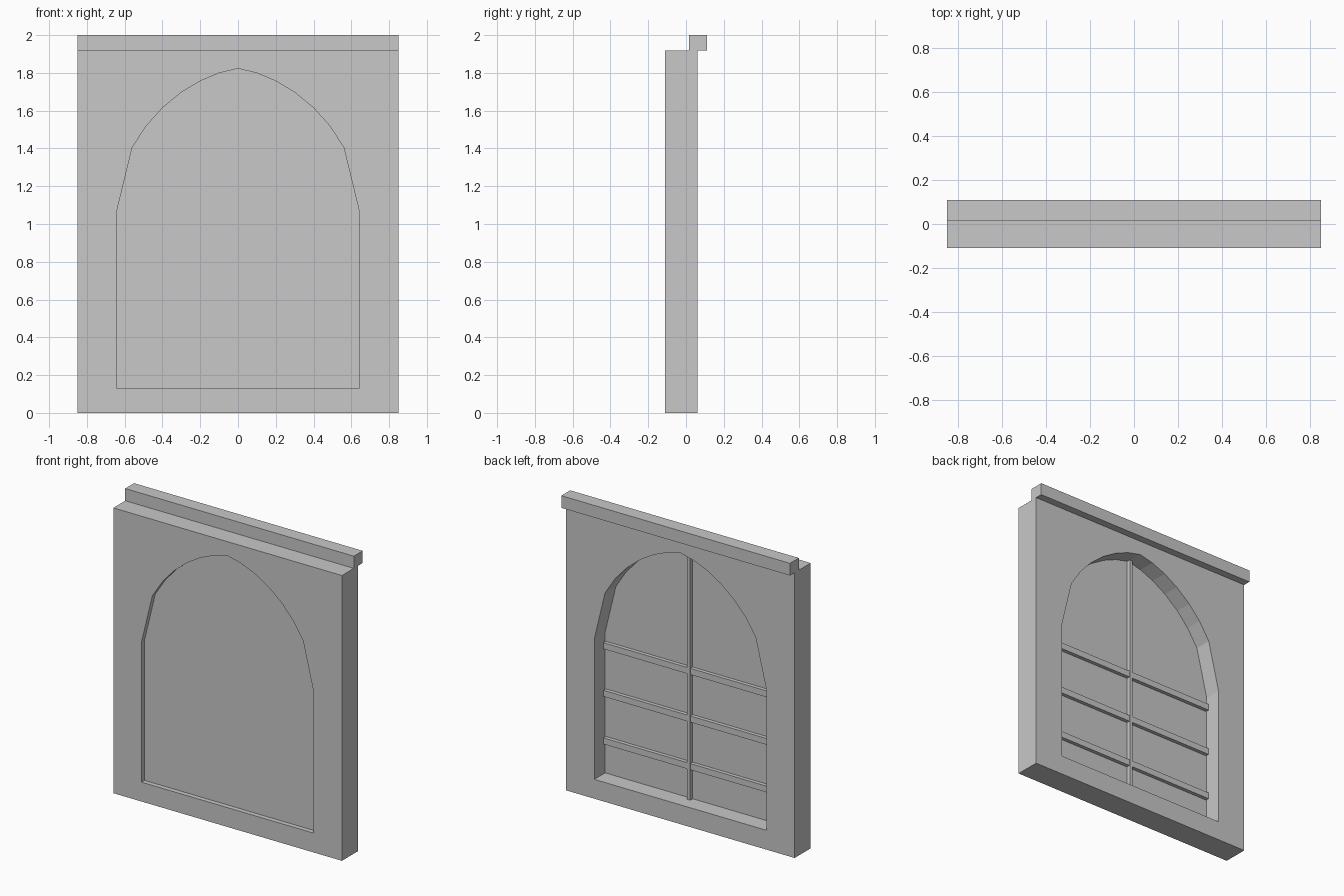
import bpy, bmesh
from mathutils import Vector

if "Cube" in bpy.data.objects:
    bpy.data.objects.remove(bpy.data.objects["Cube"])

grey = bpy.data.materials.new("stone_grey")
grey.diffuse_color = (0.58, 0.58, 0.58, 1)
grey.use_nodes = True
grey.node_tree.nodes["Principled BSDF"].inputs["Base Color"].default_value = grey.diffuse_color


def finish(name, bm):
    bmesh.ops.recalc_face_normals(bm, faces=bm.faces)
    mesh = bpy.data.meshes.new(name)
    bm.to_mesh(mesh)
    bm.free()
    mesh.materials.append(grey)
    obj = bpy.data.objects.new(name, mesh)
    bpy.context.collection.objects.link(obj)
    return obj


def box(name, lo, hi):
    bm = bmesh.new()
    bmesh.ops.create_cube(bm, size=1)
    for v in bm.verts:
        v.co = Vector([(lo[i] + hi[i]) / 2 + v.co[i] * (hi[i] - lo[i]) for i in range(3)])
    return finish(name, bm)


def plate(name, loops, y0, y1):
    """Fill x-z outlines (inner loops become holes) and extrude along y."""
    bm = bmesh.new()
    edges = []
    for loop in loops:
        vs = [bm.verts.new((x, y0, z)) for x, z in loop]
        edges += [bm.edges.new((vs[i - 1], vs[i])) for i in range(len(vs))]
    bmesh.ops.triangle_fill(bm, edges=edges, use_beauty=True, normal=(0, -1, 0))
    ext = bmesh.ops.extrude_face_region(bm, geom=bm.faces[:], use_keep_orig=True)
    for v in ext["geom"]:
        if isinstance(v, bmesh.types.BMVert):
            v.co.y = y1
    bmesh.ops.dissolve_limit(bm, angle_limit=0.01, verts=bm.verts, edges=bm.edges)
    bmesh.ops.triangulate(bm, faces=[f for f in bm.faces if len(f.verts) > 4])
    return finish(name, bm)


# Arched opening: right half, mirrored to the left
half = [(0.64, 0.13), (0.64, 1.075), (0.56, 1.405), (0.485, 1.52), (0.40, 1.615),
        (0.30, 1.697), (0.20, 1.757), (0.10, 1.799)]
arch = half + [(0, 1.823)] + [(-x, z) for x, z in reversed(half)]
outer = [(-0.85, 0), (0.85, 0), (0.85, 1.918), (-0.85, 1.918)]

# Surround, pane and top rail
plate("window_surround", [outer, arch], -0.11, 0.06)
plate("window_pane", [arch], -0.078, -0.055)
box("top_rail", (-0.85, 0.016, 1.918), (0.85, 0.11, 2.0))

# Glazing bars on the back of the pane
box("vertical_bar", (-0.011, -0.056, 0.13), (0.011, -0.028, 1.818))
for i in range(3):
    z = 0.355 + 0.32 * i
    box(f"horizontal_bar_{i + 1}", (-0.635, -0.056, z - 0.021), (0.635, -0.03, z + 0.021))
